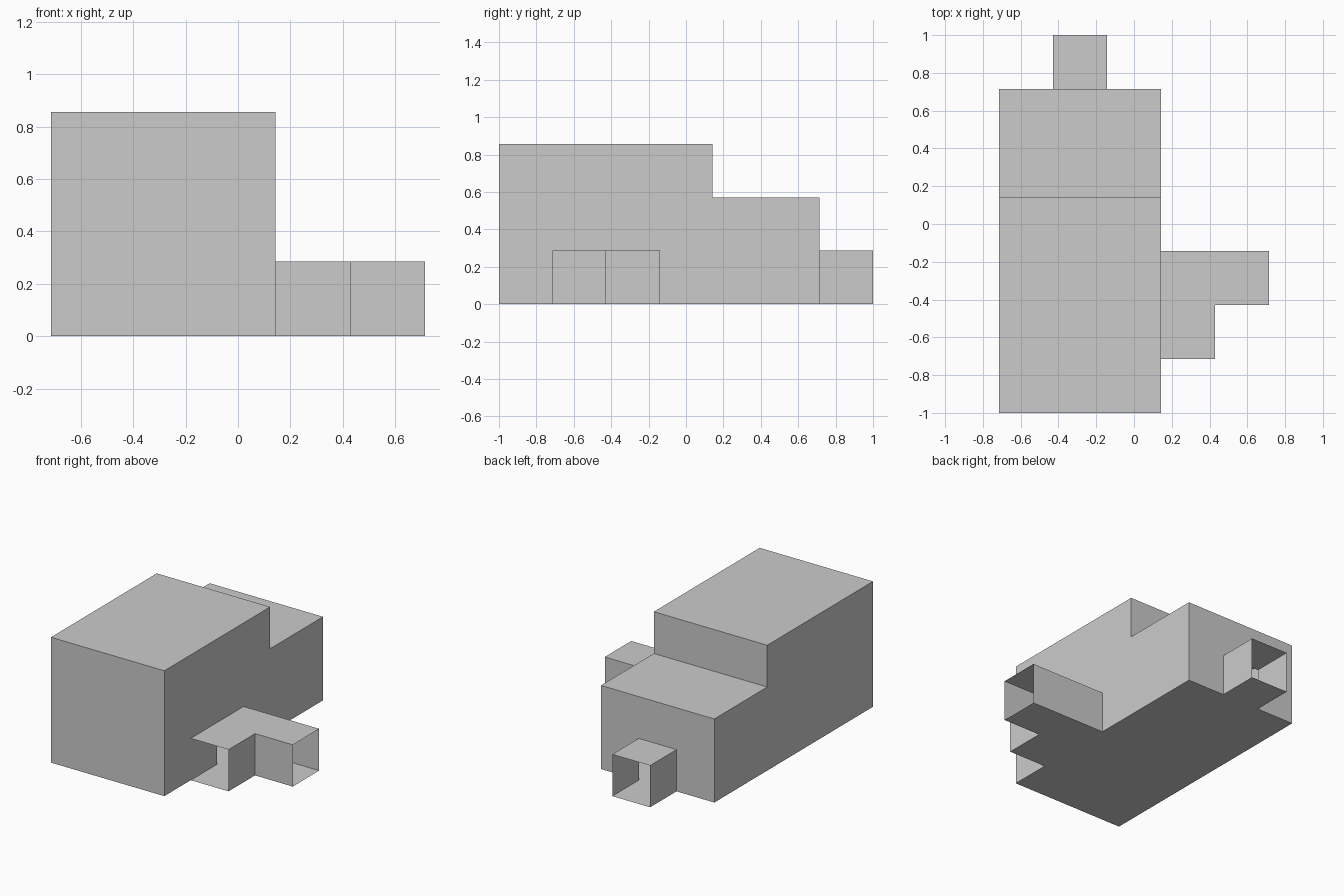
import bpy, bmesh
from mathutils import Vector

if "Cube" in bpy.data.objects:
    bpy.data.objects.remove(bpy.data.objects["Cube"])

S = 2 / 7                                  # size of one grid cell
ORIGIN = Vector((-5 / 7, -1, 0))
DIRS = [(a, s) for a in range(3) for s in (-1, 1)]


def step(cell, axis, sign):
    c = list(cell)
    c[axis] += sign
    return tuple(c)


def build_shell(name, cells, openings):
    """Thin skin around a set of cells, left open where listed (cell, axis, sign)."""
    cells = set(cells)
    bm = bmesh.new()
    for cell in sorted(cells):
        for axis, sign in DIRS:
            if step(cell, axis, sign) in cells or (cell, axis, sign) in openings:
                continue
            u, v = (axis + 1) % 3, (axis + 2) % 3
            corners = []
            for du, dv in ((0, 0), (1, 0), (1, 1), (0, 1)):
                p = Vector(cell)
                p[axis] += sign > 0
                p[u] += du
                p[v] += dv
                corners.append(bm.verts.new(ORIGIN + p * S))
            bm.faces.new(corners if sign > 0 else corners[::-1])
    # Weld the cell faces and merge flat areas into single faces
    bmesh.ops.remove_doubles(bm, verts=bm.verts, dist=1e-4)
    bmesh.ops.dissolve_limit(bm, angle_limit=0.01, verts=bm.verts, edges=bm.edges)
    mesh = bpy.data.meshes.new(name)
    bm.to_mesh(mesh)
    bm.free()
    obj = bpy.data.objects.new(name, mesh)
    bpy.context.collection.objects.link(obj)
    return obj


# Main room: tall front, lower back, with a doorway into each passage
room = [(i, j, k) for i in range(3) for j in range(6) for k in range(3 if j < 4 else 2)]
build_shell("main_room", room, {((2, 2, 0), 0, 1), ((1, 5, 0), 1, 1)})

# L-shaped side passage, open at its front and right ends and at the room
build_shell("side_passage", [(3, 1, 0), (3, 2, 0), (4, 2, 0)],
            {((3, 1, 0), 1, -1), ((4, 2, 0), 0, 1),
             ((3, 1, 0), 0, -1), ((3, 2, 0), 0, -1)})

# Short back passage, open at both ends
build_shell("back_passage", [(1, 6, 0)], {((1, 6, 0), 1, -1), ((1, 6, 0), 1, 1)})
